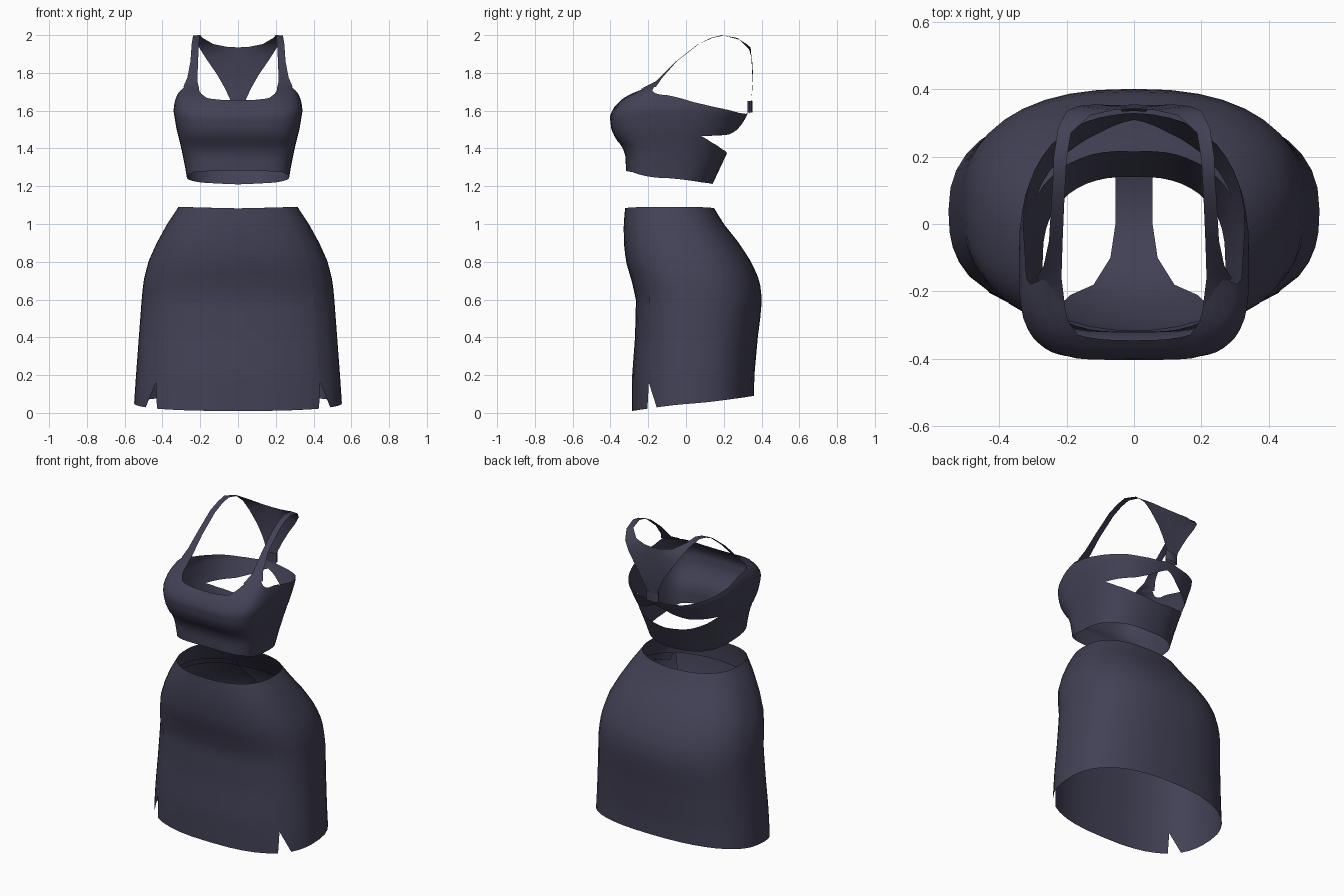
import bpy, math
from math import sin, cos, radians

if "Cube" in bpy.data.objects:
    bpy.data.objects.remove(bpy.data.objects["Cube"])

navy = bpy.data.materials.new("dark_navy_fabric")
navy.diffuse_color = (0.055, 0.053, 0.092, 1)
navy.use_nodes = True
navy.node_tree.nodes["Principled BSDF"].inputs["Base Color"].default_value = navy.diffuse_color


def lerp(table, t):
    """Piecewise-linear lookup in a list of (t, value)."""
    if t <= table[0][0]:
        return table[0][1]
    for (a, va), (b, vb) in zip(table, table[1:]):
        if t <= b:
            return va + (vb - va) * (t - a) / (b - a)
    return table[-1][1]


def section(deg, z, wid, front, back, cy, nf, nb):
    """Point on a rounded body section; 0 degrees is front, 180 is back."""
    s, c = sin(radians(deg)), cos(radians(deg))
    n = nf if c > 0 else nb
    m = lerp(cy, z)
    x = lerp(wid, z) * max(s, 0) ** (2 / n)
    if c > 0:
        y = m + (lerp(front, z) - m) * c ** (2 / n)
    else:
        y = m + (lerp(back, z) - m) * (-c) ** (2 / n)
    return (x, y, z)


def cloth(name, grids):
    """Half-model grids of points, mirrored across x and welded."""
    verts, faces = [], []
    for g in grids:
        o, w = len(verts), len(g[0])
        verts += [p for row in g for p in row]
        for i in range(len(g) - 1):
            for j in range(w - 1):
                a = o + i * w + j
                faces.append((a, a + 1, a + w + 1, a + w))
    me = bpy.data.meshes.new(name)
    me.from_pydata(verts, [], faces)
    me.materials.append(navy)
    ob = bpy.data.objects.new(name, me)
    bpy.context.collection.objects.link(ob)
    bpy.context.view_layer.objects.active = ob
    ob.select_set(True)
    mir = ob.modifiers.new("mirror", 'MIRROR')
    mir.merge_threshold = 0.0005
    weld = ob.modifiers.new("weld", 'WELD')
    weld.merge_threshold = 0.0003
    bpy.ops.object.modifier_apply(modifier="mirror")
    bpy.ops.object.modifier_apply(modifier="weld")
    bpy.ops.object.shade_smooth_by_angle(angle=radians(50))
    ob.select_set(False)
    return ob


def strips(cols, lo, hi, rows, point):
    return [[point(d, lo(d) + (hi(d) - lo(d)) * r / rows) for r in range(rows + 1)]
            for d in cols]


# ---- skirt: body sections with a V slit on each side of the hem
S_W = [(0.05, .55), (.2, .54), (.4, .525), (.6, .51), (.7, .5), (.8, .475),
       (.9, .43), (1, .375), (1.09, .315)]
S_F = [(0, -.285), (.2, -.285), (.4, -.27), (.6, -.265), (.7, -.288), (.8, -.318),
       (.9, -.329), (1, -.33), (1.09, -.322)]
S_B = [(.09, .36), (.2, .362), (.4, .38), (.5, .393), (.6, .402), (.7, .39),
       (.8, .345), (.9, .28), (1, .2), (1.09, .145)]
S_C = [(0, .04), (.6, .04), (.8, .01), (1.09, -.08)]


def skirt_pt(d, z):
    return section(d, z, S_W, S_F, S_B, S_C, 2.6, 2.4)


def hem(d):
    return 0.16 if d == 48.5 else 0.05 - 0.04 * cos(radians(d))


def waist(d):
    return 1.083 + 0.008 * sin(radians(d))


cols = [0, 9, 18, 27, 37, 46.4, 48.5, 59, 68, 76, 83] + list(range(90, 181, 9))
cloth("skirt", [strips(cols, hem, waist, 22, skirt_pt)])

# ---- underwear inside the skirt: (y, z, half width) along the centre line
PATH = [(-.318, .96, .26), (-.30, .8, .235), (-.24, .66, .19), (-.18, .57, .12),
        (-.1, .5, .07), (0, .46, .055), (.14, .47, .055), (.25, .54, .055),
        (.33, .68, .06), (.315, .8, .09), (.24, .92, .16)]
rows = []
for y, z, h in PATH:
    curve = -y / abs(y) * 0.8 if abs(y) > .2 else 0
    rows.append([(h * u / 4, y + curve * (h * u / 4) ** 2, z) for u in range(5)])
cloth("underwear", [rows])


def inner(d, z):
    x, y, z = skirt_pt(d, z)
    return (x * .97, y * .97, z)


cloth("underwear_side_strap",
      [strips(range(40, 161, 8), lambda d: .9, lambda d: .95, 1, inner)])

# ---- crop top body: cups, side panels, lower band and upper back band
T_W = [(1.21, .265), (1.3, .28), (1.4, .3), (1.5, .325), (1.6, .342), (1.65, .335),
       (1.7, .315), (1.75, .275)]
T_F = [(1.28, -.318), (1.36, -.32), (1.41, -.338), (1.45, -.372), (1.5, -.395),
       (1.57, -.404), (1.62, -.38), (1.68, -.32), (1.73, -.2), (1.76, -.155)]
T_B = [(1.21, .14), (1.37, .215), (1.47, .265), (1.58, .325), (1.62, .335)]
T_C = [(1.2, -.1), (1.8, -.1)]
BOTTOM = [(0, 1.283), (45, 1.275), (90, 1.243), (135, 1.22), (180, 1.21)]
TOP = [(0, 1.655), (8, 1.66), (15, 1.668), (22, 1.69), (32, 1.73), (45, 1.75),
       (60, 1.742), (76, 1.705), (90, 1.682), (105, 1.645), (120, 1.62),
       (150, 1.588), (170, 1.582), (180, 1.595)]
CUT_LOW = [(116, 1.465), (130, 1.43), (150, 1.395), (180, 1.37)]
CUT_HIGH = [(116, 1.465), (150, 1.472), (165, 1.497), (180, 1.55)]


def top_pt(d, z):
    return section(d, z, T_W, T_F, T_B, T_C, 4, 2.4)


def edge(table):
    return lambda d: lerp(table, d)


cols = [0, 2, 5, 10, 15, 22, 27, 32, 38, 45, 52, 60, 68, 76, 83, 88, 90, 92, 98, 105,
        111, 116, 123, 130, 138, 145, 152, 159, 166, 173, 177, 180]
cloth("crop_top", [strips(cols, edge(BOTTOM), edge(CUT_LOW), 8, top_pt),
                   strips(cols, edge(CUT_HIGH), edge(TOP), 10, top_pt)])

# ---- shoulder straps running into the racer back: (inner edge, outer edge)
STRAP = [((.205, -.24, 1.715), (.29, -.16, 1.725)),
         ((.215, -.16, 1.755), (.268, -.125, 1.775)),
         ((.212, -.06, 1.855), (.252, -.05, 1.86)),
         ((.207, .06, 1.95), (.245, .07, 1.955)),
         ((.203, .13, 1.985), (.24, .14, 1.985)),
         ((.2, .19, 2.0), (.238, .2, 1.998)),
         ((.187, .27, 1.985), (.225, .285, 1.975)),
         ((.13, .322, 1.952), (.2, .335, 1.925)),
         ((.06, .338, 1.938), (.165, .35, 1.87)),
         ((0, .342, 1.935), (.11, .355, 1.79)),
         ((0, .354, 1.80), (.07, .352, 1.72)),
         ((0, .347, 1.66), (.042, .346, 1.66)),
         ((0, .335, 1.585), (.036, .333, 1.585))]
cloth("straps_and_racer_back",
      [[[tuple(a + (b - a) * k / 4 for a, b in zip(p, q)) for k in range(5)]
        for p, q in STRAP]])

# ---- fabric loop gathering the racer back onto the back band
loop = [(0, .352), (.03, .352), (.042, .343), (.042, .335), (.03, .326), (0, .326)]
cloth("back_loop", [[[(x, y, z) for x, y in loop] for z in (1.59, 1.61, 1.63, 1.65)]])
